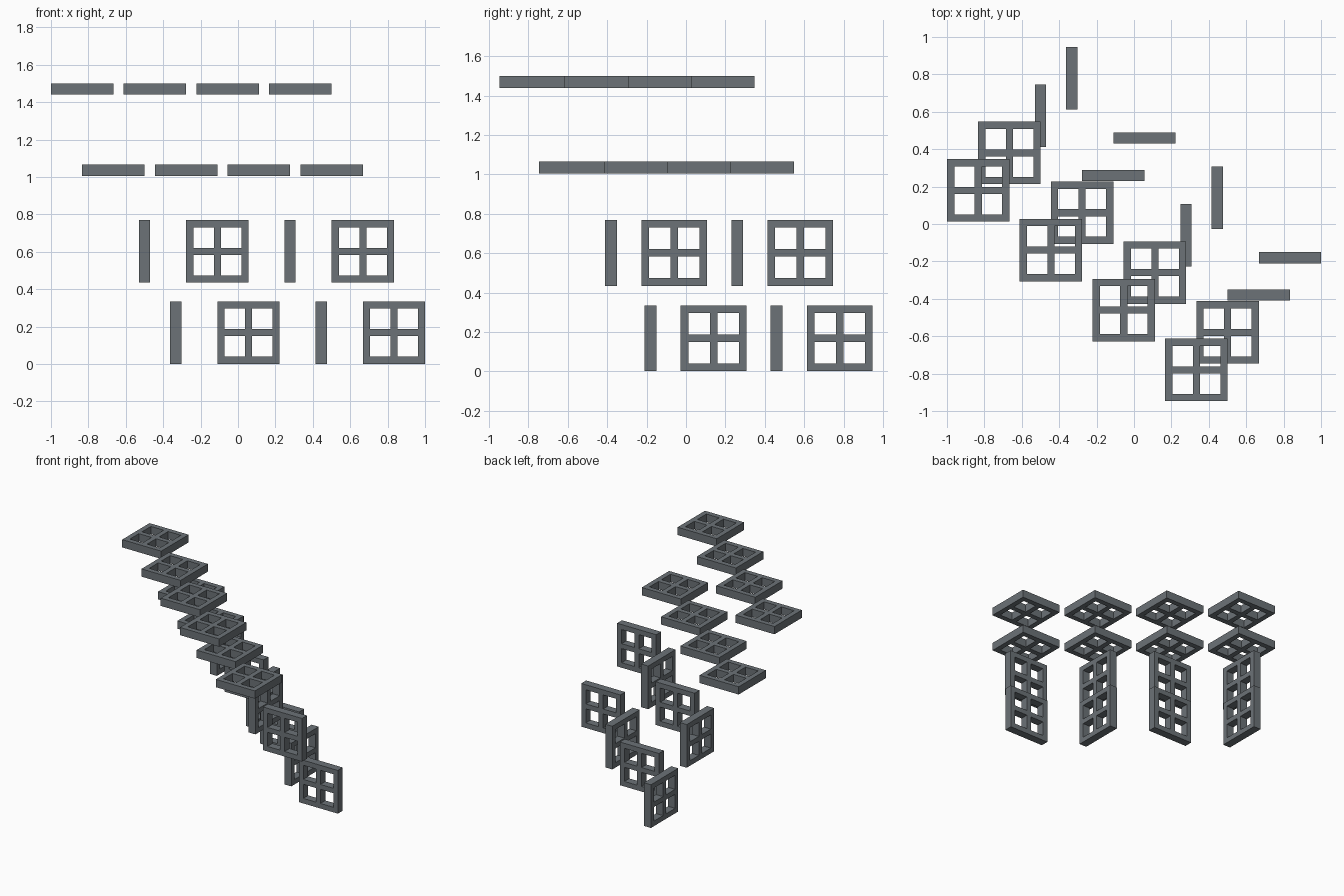
import bpy, bmesh, math
from mathutils import Matrix

if "Cube" in bpy.data.objects:
    bpy.data.objects.remove(bpy.data.objects["Cube"])

SIZE, DEPTH = 0.334, 0.06      # outer frame size and thickness
BORDER, BAR = 0.039, 0.038     # frame border and middle bar widths

grey = bpy.data.materials.new("slate grey")
grey.diffuse_color = (0.15, 0.17, 0.185, 1)
grey.use_nodes = True
grey.node_tree.nodes["Principled BSDF"].inputs["Base Color"].default_value = grey.diffuse_color


def lattice_mesh():
    """Square slab with four square holes: grid cells, minus holes, extruded."""
    h = SIZE / 2
    cuts = [-h, -h + BORDER, -BAR / 2, BAR / 2, h - BORDER, h]
    bm = bmesh.new()
    v = [[bm.verts.new((x, y, -DEPTH / 2)) for y in cuts] for x in cuts]
    for i in range(5):
        for j in range(5):
            if i % 2 and j % 2:
                continue
            bm.faces.new((v[i][j], v[i + 1][j], v[i + 1][j + 1], v[i][j + 1]))
    ext = bmesh.ops.extrude_face_region(bm, geom=bm.faces[:], use_keep_orig=True)
    top = [g for g in ext["geom"] if isinstance(g, bmesh.types.BMVert)]
    bmesh.ops.translate(bm, verts=top, vec=(0, 0, DEPTH))
    bmesh.ops.recalc_face_normals(bm, faces=bm.faces[:])
    # merge coplanar cells into clean faces
    bmesh.ops.dissolve_limit(bm, angle_limit=0.01, verts=bm.verts[:], edges=bm.edges[:])
    me = bpy.data.meshes.new("window_frame")
    bm.to_mesh(me)
    bm.free()
    me.materials.append(grey)
    return me


mesh = lattice_mesh()
flat = Matrix.Identity(4)
facing_front = Matrix.Rotation(math.pi / 2, 4, 'X')
facing_side = Matrix.Rotation(math.pi / 2, 4, 'Y')

# Four tiers of four frames: two lying flat, two upright with alternating facing
for tier in range(4):
    for col in range(4):
        pos = (-0.833 + 0.1667 * tier + 0.389 * col,
               0.18 + 0.2 * tier - 0.32 * col,
               1.47 - 0.434 * tier)
        if tier < 2:
            rot, name = flat, "flat_frame"
        else:
            rot, name = (facing_front if col % 2 else facing_side), "upright_frame"
        ob = bpy.data.objects.new(f"{name}_{tier}_{col}", mesh)
        ob.matrix_world = Matrix.Translation(pos) @ rot
        bpy.context.collection.objects.link(ob)
